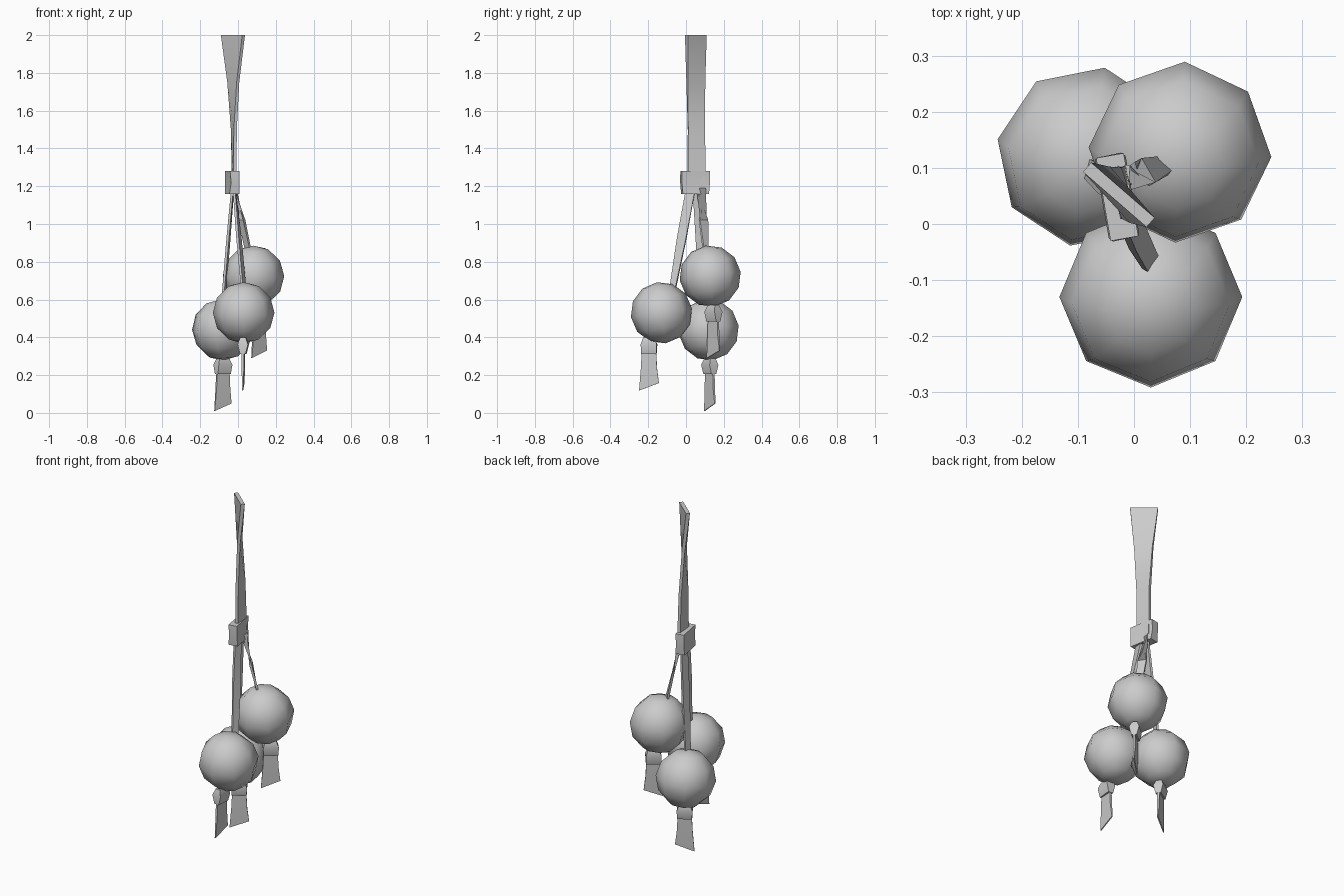
import bpy, bmesh, math
from mathutils import Vector, Matrix

cube = bpy.data.objects.get("Cube")
if cube:
    bpy.data.objects.remove(cube)

grey = bpy.data.materials.new("plain grey")
grey.use_nodes = True
colour = (0.6, 0.6, 0.6, 1)
grey.diffuse_color = colour
grey.node_tree.nodes["Principled BSDF"].inputs["Base Color"].default_value = colour


def finish(name, bm, sharp=60):
    bmesh.ops.recalc_face_normals(bm, faces=bm.faces)
    mesh = bpy.data.meshes.new(name)
    bm.to_mesh(mesh)
    bm.free()
    mesh.materials.append(grey)
    obj = bpy.data.objects.new(name, mesh)
    bpy.context.collection.objects.link(obj)
    bpy.ops.object.select_all(action="DESELECT")
    obj.select_set(True)
    bpy.context.view_layer.objects.active = obj
    bpy.ops.object.shade_smooth_by_angle(angle=math.radians(sharp))
    return obj


def ribbon(name, sections, slant=0):
    """Loft flat sections (x, y, z, width, thickness, heading in degrees)."""
    bm = bmesh.new()
    rings = []
    for i, (x, y, z, width, thick, heading) in enumerate(sections):
        a = math.radians(heading)
        along = Vector((math.cos(a), math.sin(a), 0)) * width / 2
        across = Vector((-math.sin(a), math.cos(a), 0)) * thick / 2
        tilt = Vector((0, 0, slant / 2 if i == len(sections) - 1 else 0))
        c = Vector((x, y, z))
        rings.append([bm.verts.new(c + s * (along + tilt) + t * across)
                      for s, t in ((1, 1), (-1, 1), (-1, -1), (1, -1))])
    for low, high in zip(rings, rings[1:]):
        for i in range(4):
            j = (i + 1) % 4
            bm.faces.new((low[i], low[j], high[j], high[i]))
    bm.faces.new(rings[0])
    bm.faces.new(rings[-1])
    return finish(name, bm)


def ball(name, centre, turn):
    bm = bmesh.new()
    bmesh.ops.create_uvsphere(bm, u_segments=8, v_segments=6, radius=0.163)
    bm.transform(Matrix.Translation(centre) @ Matrix.Rotation(math.radians(turn), 4, "Z")
                 @ Matrix.Rotation(math.radians(8), 4, "X"))
    finish(name, bm, 80)


# Twisted hanging strap and the band that gathers it
ribbon("hanging_strap", [(-0.027, 0.052, 2.0, 0.15, 0.022, -41),
                         (-0.025, 0.052, 1.75, 0.105, 0.016, -62),
                         (-0.022, 0.055, 1.5, 0.09, 0.016, -80),
                         (-0.02, 0.057, 1.2, 0.095, 0.018, -86)])
ribbon("gathering_band", [(-0.03, 0.048, 1.16, 0.14, 0.055, -80),
                          (-0.03, 0.048, 1.22, 0.152, 0.045, -78),
                          (-0.03, 0.048, 1.28, 0.15, 0.05, -80)])

# Balls, each with a cord above and a knotted tail below
# side: ball centre, ball turn, cord start, cord end, cord heading,
#       tail centre, tail heading, tail bottom
parts = {
    "left": ((0.082, 0.128, 0.724), -3, (-0.015, 0.08), (0.055, 0.105), -40,
             (0.112, 0.145), 40, 0.31),
    "right": ((-0.083, 0.12, 0.44), -11, (-0.028, 0.06), (-0.08, 0.098), 75,
              (-0.08, 0.126), 32, 0.03),
    "front": ((0.03, -0.13, 0.53), 0, (-0.02, 0.025), (0.03, -0.07), 60,
              (0.028, -0.196), 86, 0.138),
}
for side, (centre, turn, start, end, heading, tail, facing, foot) in parts.items():
    ball(side + "_ball", centre, turn)
    top = centre[2] + 0.13
    mid = [(a + b) / 2 for a, b in zip(start, end)]
    ribbon(side + "_cord", [(*start, 1.19, 0.05, 0.012, 85),
                            (*mid, (1.19 + top) / 2, 0.05, 0.014, (heading + 85) / 2
                             if heading > 0 else heading - 20),
                            (*end, top, 0.035, 0.012, heading)])
    ribbon(side + "_knot", [(*tail, foot + 0.26, 0.06, 0.03, facing),
                            (*tail, foot + 0.225, 0.085, 0.055, facing),
                            (*tail, foot + 0.175, 0.08, 0.03, facing)])
    ribbon(side + "_tail", [(*tail, foot + 0.2, 0.075, 0.012, facing),
                            (*tail, foot + 0.1, 0.085, 0.012, facing),
                            (*tail, foot, 0.105, 0.006, facing)], slant=0.04)
